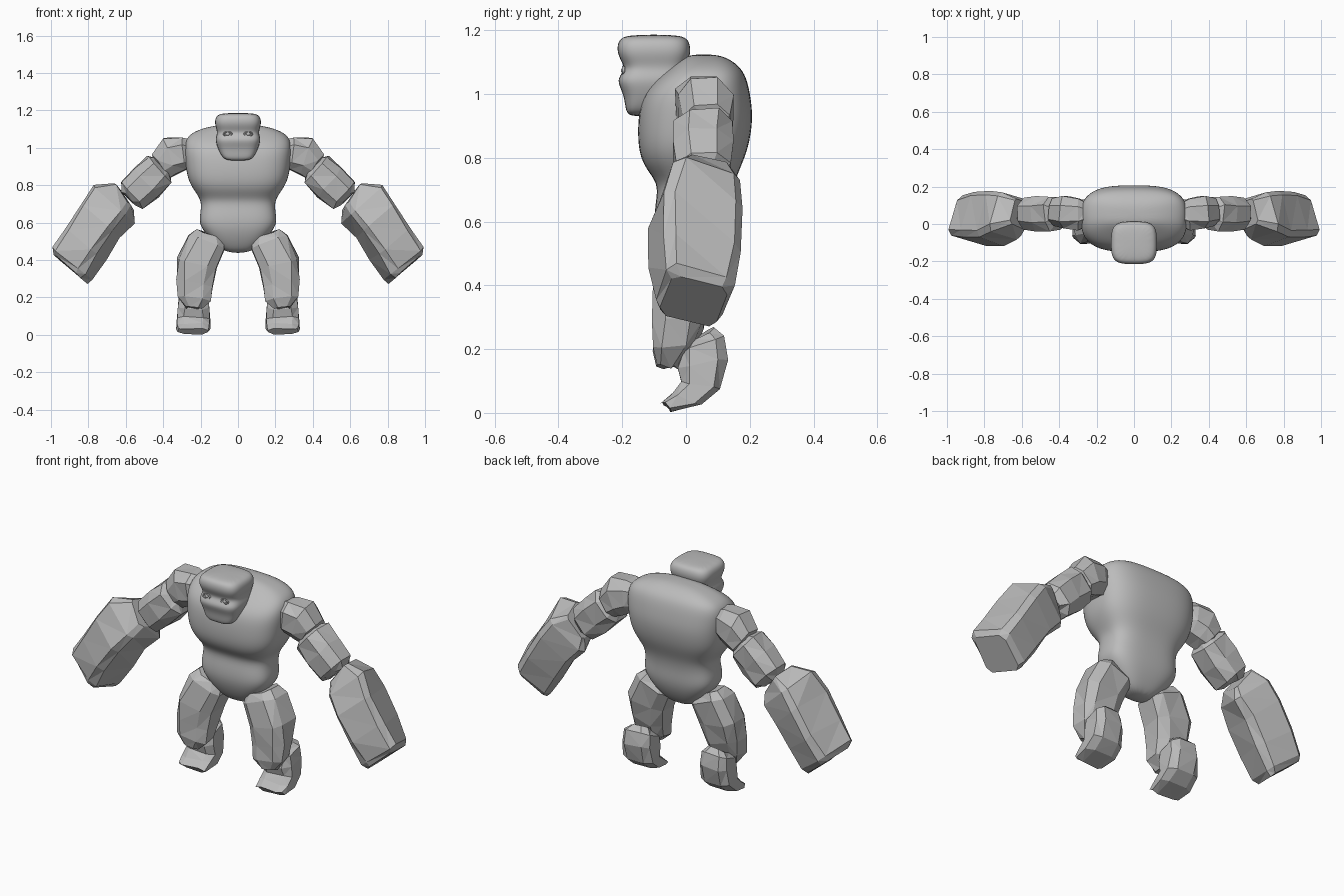
import bpy, bmesh, math, random
from mathutils import Vector

if "Cube" in bpy.data.objects:
    bpy.data.objects.remove(bpy.data.objects["Cube"])

random.seed(4)
stone = bpy.data.materials.new("grey stone")
stone.diffuse_color = (0.5, 0.5, 0.5, 1)
stone.use_nodes = True
stone.node_tree.nodes["Principled BSDF"].inputs["Base Color"].default_value = stone.diffuse_color


def loft(name, rings):
    """Skin a list of equal-length point rings and cap both ends."""
    bm = bmesh.new()
    rows = [[bm.verts.new(p) for p in ring] for ring in rings]
    n = len(rows[0])
    for a, b in zip(rows, rows[1:]):
        for i in range(n):
            j = (i + 1) % n
            bm.faces.new((a[i], a[j], b[j], b[i]))
    bm.faces.new(rows[0][::-1])
    bm.faces.new(rows[-1])
    bmesh.ops.recalc_face_normals(bm, faces=bm.faces)
    mesh = bpy.data.meshes.new(name)
    bm.to_mesh(mesh)
    bm.free()
    mesh.materials.append(stone)
    ob = bpy.data.objects.new(name, mesh)
    bpy.context.collection.objects.link(ob)
    return ob


def smooth_body(name, sections, power, segments=20):
    """Soft form from (z, half width, front y, back y) sections."""
    rings = []
    for z, hx, y0, y1 in sections:
        ring = []
        for i in range(segments):
            t = 2 * math.pi * (i + 0.5) / segments
            c, s = math.cos(t), math.sin(t)
            x = math.copysign(abs(c) ** (2 / power), c) * hx * 1.015
            y = math.copysign(abs(s) ** (2 / power), s) * (y1 - y0) / 2 * 1.015
            ring.append((x, (y0 + y1) / 2 + y, z))
        rings.append(ring)
    ob = loft(name, rings)
    ob.data.shade_smooth()
    ob.modifiers.new("soften", 'SUBSURF').levels = 2
    ob.modifiers["soften"].render_levels = 2
    return ob


def boulder(name, sections, side_on=False, rough=0.008, cut=0.2, turn=(0, 0)):
    """Faceted rock, mirrored. Each section is (h, z, h, z, w0, w1):
    a line between two outline points, given depth from w0 to w1.
    Turn rotates the section inside its bounds."""
    c, d = cut, 1 - cut
    octagon = [(c, 0), (d, 0), (1, c), (1, d), (d, 1), (c, 1), (0, d), (0, c)]
    s, t = turn
    rings = []
    for ax, az, bx, bz, w0, w1 in sections:
        ring = []
        for u, v in octagon:
            u, v = u * (1 - s) + s * v, v * (1 - t) + t * (1 - u)
            h = ax + (bx - ax) * u
            z = az + (bz - az) * u
            w = w0 + (w1 - w0) * v
            p = Vector((w, h, z) if side_on else (h, w, z))
            p += Vector([random.uniform(-rough, rough) for _ in range(3)])
            p.x, p.z = min(p.x, 1.0), max(p.z, 0.0)
            ring.append(p)
        rings.append(ring)
    ob = loft(name, rings)
    bm = bmesh.new()
    bm.from_mesh(ob.data)
    bmesh.ops.triangulate(bm, faces=[f for f in bm.faces if len(f.verts) == 4])
    bm.to_mesh(ob.data)
    bm.free()
    ob.modifiers.new("both sides", 'MIRROR')
    return ob


# Torso: broad chest, pinched waist, round belly
smooth_body("torso", [
    (1.125, .07, .02, .09), (1.112, .165, -.01, .135), (1.08, .25, -.05, .175),
    (1.04, .28, -.1, .192), (.99, .286, -.138, .202), (.92, .28, -.15, .21),
    (.83, .268, -.15, .195), (.77, .232, -.13, .17), (.72, .195, -.085, .15),
    (.66, .198, -.095, .14), (.595, .21, -.1, .14), (.535, .168, -.085, .125),
    (.477, .112, -.056, .095), (.437, .055, -.022, .062)], 3.0)

# Head: jutting brow, cheeks and narrow chin
smooth_body("head", [
    (.93, .06, -.18, -.12), (.955, .088, -.19, -.08), (1.0, .108, -.194, -.02),
    (1.045, .122, -.22, 0), (1.075, .11, -.19, 0), (1.1, .114, -.2, .003),
    (1.13, .124, -.216, .015), (1.168, .119, -.213, .01),
    (1.187, .088, -.188, -.015)], 3.6)

# Eyes: small lidded bumps
for side, sx in (("left", 1), ("right", -1)):
    bpy.ops.mesh.primitive_torus_add(
        major_radius=.021, minor_radius=.005, major_segments=16, minor_segments=6,
        location=(sx * .055, -.196, 1.074), rotation=(math.pi / 2, 0, 0))
    lid = bpy.context.object
    lid.name = side + "_eyelid"
    lid.scale = (1, .55, 1)
    bpy.ops.mesh.primitive_uv_sphere_add(
        segments=12, ring_count=8, radius=.012, location=(sx * .055, -.192, 1.074))
    eye = bpy.context.object
    eye.name = side + "_eye"
    for ob in (lid, eye):
        ob.data.materials.append(stone)
        ob.data.shade_smooth()

# Arms: shoulder, forearm and oversized fist
boulder("shoulders", [
    (.25, 1.04, .25, .9, .0, .11), (.3, 1.06, .28, .88, -.03, .135),
    (.4, 1.05, .33, .86, -.025, .145), (.455, .97, .37, .84, -.01, .14),
    (.45, .93, .4, .86, .02, .11)], rough=.006, cut=.25)
boulder("forearms", [
    (.43, .94, .36, .85, .01, .11), (.48, .955, .357, .81, -.035, .14),
    (.55, .89, .43, .74, -.042, .145), (.622, .82, .505, .677, -.03, .14),
    (.62, .77, .55, .69, .0, .11)], rough=.006, cut=.24)
boulder("fists", [
    (.665, .82, .55, .66, -.03, .14), (.785, .805, .545, .59, -.085, .18),
    (.845, .705, .62, .51, -.128, .188), (.93, .57, .7, .395, -.125, .178),
    (1.005, .47, .765, .285, -.105, .16),
    (.99, .435, .795, .265, -.09, .14)], cut=.13, turn=(.26, .2), rough=.006)

# Legs: blocky thigh in front, hooked shin and foot behind
boulder("thighs", [
    (.215, .565, .085, .51, -.055, .06), (.26, .53, .072, .46, -.088, .085),
    (.322, .41, .118, .355, -.102, .08), (.325, .3, .14, .255, -.102, .05),
    (.317, .21, .148, .187, -.102, .02), (.28, .145, .2, .14, -.09, -.03)],
    cut=.21, rough=.007)
boulder("feet", [
    (.015, .22, .085, .265, .19, .285), (-.012, .19, .115, .245, .162, .317),
    (-.027, .14, .133, .17, .155, .322), (-.013, .095, .108, .073, .152, .327),
    (-.045, .06, .045, .024, .15, .33), (-.075, .035, -.05, .006, .16, .32)],
    side_on=True, rough=.005, cut=.21)
